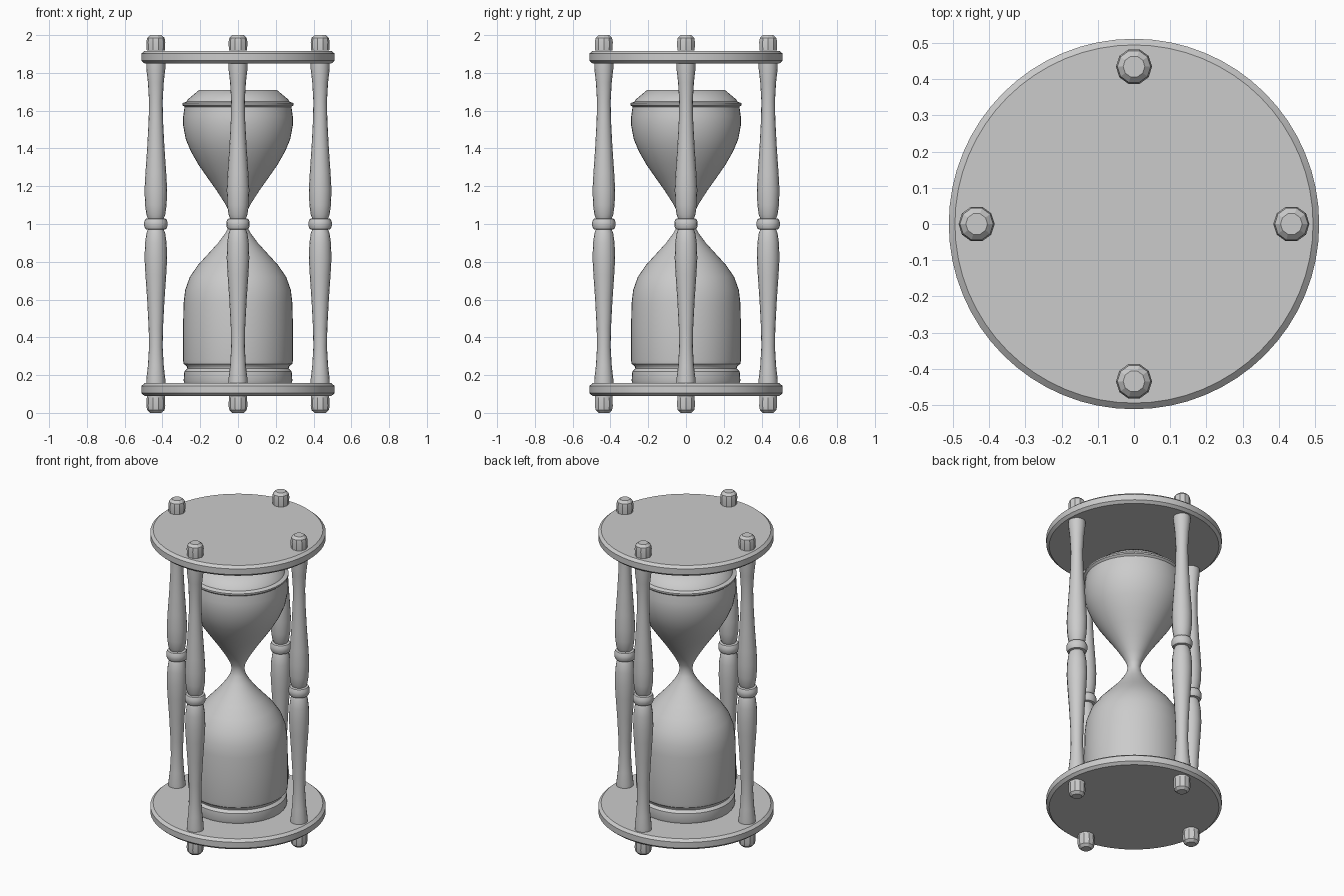
import bpy, bmesh, math

if "Cube" in bpy.data.objects:
    bpy.data.objects.remove(bpy.data.objects["Cube"])


def lathe(name, profile, sides, loc=(0, 0, 0), angle=40):
    """Revolve (radius, z) points around the z axis and cap both ends."""
    bm = bmesh.new()
    rings = []
    for r, z in profile:
        rings.append([bm.verts.new((r * math.cos(2 * math.pi * i / sides),
                                    r * math.sin(2 * math.pi * i / sides), z))
                      for i in range(sides)])
    for a, b in zip(rings, rings[1:]):
        for i in range(sides):
            j = (i + 1) % sides
            bm.faces.new((a[i], a[j], b[j], b[i]))
    bm.faces.new(rings[0][::-1])
    bm.faces.new(rings[-1])
    bmesh.ops.recalc_face_normals(bm, faces=bm.faces)
    mesh = bpy.data.meshes.new(name)
    bm.to_mesh(mesh)
    bm.free()
    ob = bpy.data.objects.new(name, mesh)
    ob.location = loc
    bpy.context.collection.objects.link(ob)
    bpy.ops.object.select_all(action='DESELECT')
    ob.select_set(True)
    bpy.context.view_layer.objects.active = ob
    bpy.ops.object.shade_smooth_by_angle(angle=math.radians(angle))
    return ob


# Round end plates with slightly eased rims
plate = [(0.495, 0), (0.512, 0.015), (0.512, 0.052), (0.495, 0.067)]
lathe("bottom_plate", plate, 64, (0, 0, 0.09))
lathe("top_plate", plate, 64, (0, 0, 1.85))

# Glass: lower bulb with base ring, neck, upper bulb with lip and bevelled cap
glass = [(0.28, 0.15), (0.288, 0.17), (0.284, 0.22), (0.268, 0.235),
         (0.27, 0.245), (0.288, 0.26), (0.291, 0.28), (0.291, 0.45),
         (0.288, 0.58), (0.28, 0.65), (0.255, 0.72), (0.21, 0.785),
         (0.155, 0.845), (0.105, 0.9), (0.068, 0.95), (0.045, 0.99),
         (0.037, 1.025), (0.044, 1.06), (0.07, 1.11), (0.115, 1.18),
         (0.165, 1.25), (0.21, 1.315), (0.25, 1.385), (0.277, 1.45),
         (0.29, 1.52), (0.29, 1.57), (0.283, 1.62), (0.295, 1.63),
         (0.295, 1.64), (0.272, 1.648), (0.265, 1.66), (0.205, 1.71)]
lathe("hourglass_bulbs", glass, 48)

# Turned post (mirrored about its middle ring) and end knobs
half = [(0.042, 0.03), (0.05, 0.05), (0.057, 0.1), (0.06, 0.18),
        (0.055, 0.27), (0.046, 0.4), (0.038, 0.55), (0.036, 0.65),
        (0.042, 0.75), (0.05, 0.82), (0.05, 0.86)]
ring = [(0.055, -0.027), (0.062, -0.01), (0.062, 0.01), (0.055, 0.027)]
post = [(r, -z) for r, z in reversed(half)] + ring + half
knob = [(0.048, 0), (0.05, 0.045), (0.046, 0.067), (0.03, 0.082)]
foot = [(r, -z) for r, z in reversed(knob)]

for k, side in enumerate(("right", "back", "left", "front")):
    x = 0.435 * math.cos(k * math.pi / 2)
    y = 0.435 * math.sin(k * math.pi / 2)
    lathe(side + "_post", post, 16, (x, y, 1.0))
    lathe(side + "_top_knob", knob, 10, (x, y, 1.918), 25)
    lathe(side + "_foot", foot, 10, (x, y, 0.082), 25)
    # Short hidden dowel joining each knob into its plate
    lathe(side + "_foot_dowel", [(0.048, 0.08), (0.048, 0.1)], 10, (x, y, 0))
